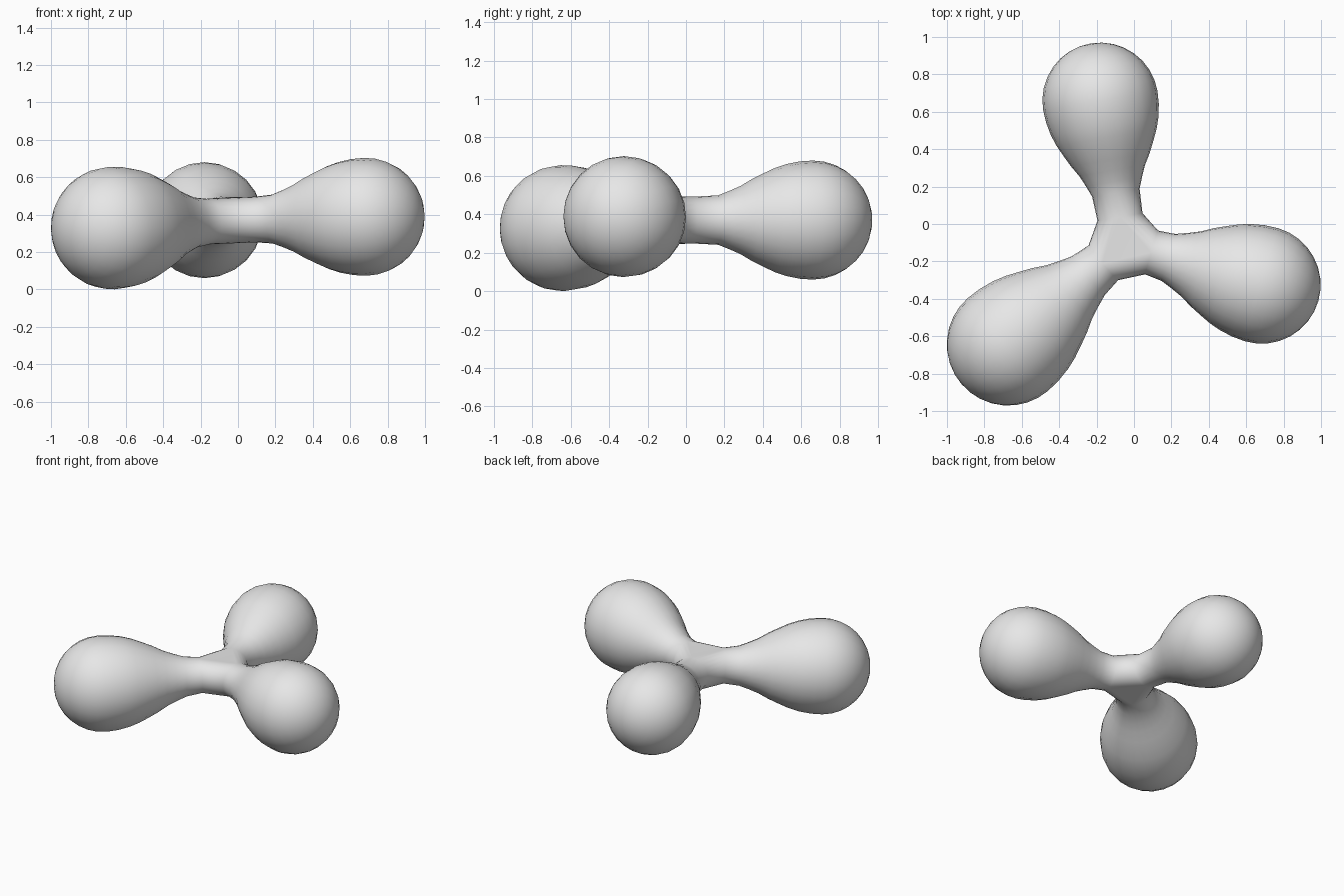
import bpy
import bmesh
import math
from mathutils import Vector

old = bpy.data.objects.get("Cube")
if old:
    bpy.data.objects.remove(old, do_unlink=True)

# One plain grey material
grey = bpy.data.materials.new("light_grey")
grey.use_nodes = True
colour = (0.8, 0.8, 0.8, 1.0)
grey.diffuse_color = colour
grey.node_tree.nodes["Principled BSDF"].inputs["Base Color"].default_value = colour

SIDES = 24
HUB = Vector((-0.05, -0.11, 0.37))
NECK_START = 0.15       # distance from the hub to each neck ring
NECK_RADIUS = 0.122

# Ball centre, ball radius, taper stretch
LOBES = [
    (Vector((-0.18, 0.66, 0.37)), 0.31, 1.0),
    (Vector((0.683, -0.325, 0.388)), 0.315, 1.04),
    (Vector((-0.673, -0.643, 0.328)), 0.328, 1.13),
]
# Taper behind the ball: distance from its centre, share of its radius
TAPER = [(0.50, 0.415), (0.44, 0.49), (0.38, 0.575), (0.32, 0.69),
         (0.26, 0.785), (0.20, 0.875), (0.14, 0.94), (0.07, 0.985)]

bm = bmesh.new()


def add_ring(centre, side, up, radius):
    return [bm.verts.new(centre + radius * (side * math.cos(a) + up * math.sin(a)))
            for a in (2 * math.pi * i / SIDES for i in range(SIDES))]


def add_lobe(ball, radius, stretch):
    """Lathe a tapering lobe from its neck to its round end; return the neck ring."""
    axis = (ball - HUB).normalized()
    side = axis.cross(Vector((0, 0, 1))).normalized()
    up = side.cross(axis)
    length = (ball - HUB).length
    profile = [(NECK_START - length, NECK_RADIUS)]
    profile += [(-s * stretch, radius * k) for s, k in TAPER]
    profile += [(radius * math.sin(a), radius * math.cos(a))
                for a in (math.pi / 2 * i / 8 for i in range(8))]
    rings = [add_ring(ball + axis * s, side, up, r) for s, r in profile]
    for a, b in zip(rings, rings[1:]):
        for i in range(SIDES):
            j = (i + 1) % SIDES
            bm.faces.new((a[i], a[j], b[j], b[i]))
    tip = bm.verts.new(ball + axis * radius)
    for i in range(SIDES):
        bm.faces.new((rings[-1][i], rings[-1][(i + 1) % SIDES], tip))
    return rings[0]


necks = [add_lobe(*lobe) for lobe in LOBES]

# Hub: a hull stretched between the three neck rings, left open at each neck
hub_bm = bmesh.new()
tag = hub_bm.verts.layers.int.new("neck")
for n, ring in enumerate(necks):
    for v in ring:
        hub_bm.verts.new(v.co)[tag] = n
bmesh.ops.convex_hull(hub_bm, input=hub_bm.verts[:])
caps = [f for f in hub_bm.faces if len({v[tag] for v in f.verts}) == 1]
bmesh.ops.delete(hub_bm, geom=caps, context='FACES_ONLY')
hub_mesh = bpy.data.meshes.new("hub")
hub_bm.to_mesh(hub_mesh)
hub_bm.free()
bm.from_mesh(hub_mesh)
bpy.data.meshes.remove(hub_mesh)

# Join the hub to the necks
bmesh.ops.remove_doubles(bm, verts=bm.verts[:], dist=0.0005)
bmesh.ops.recalc_face_normals(bm, faces=bm.faces[:])
for f in bm.faces:
    f.smooth = True

mesh = bpy.data.meshes.new("three_lobed_body")
bm.to_mesh(mesh)
bm.free()
mesh.materials.append(grey)
body = bpy.data.objects.new("three_lobed_body", mesh)
bpy.context.collection.objects.link(body)

bpy.ops.object.select_all(action='DESELECT')
body.select_set(True)
bpy.context.view_layer.objects.active = body
bpy.ops.object.shade_smooth_by_angle(angle=math.radians(50))
